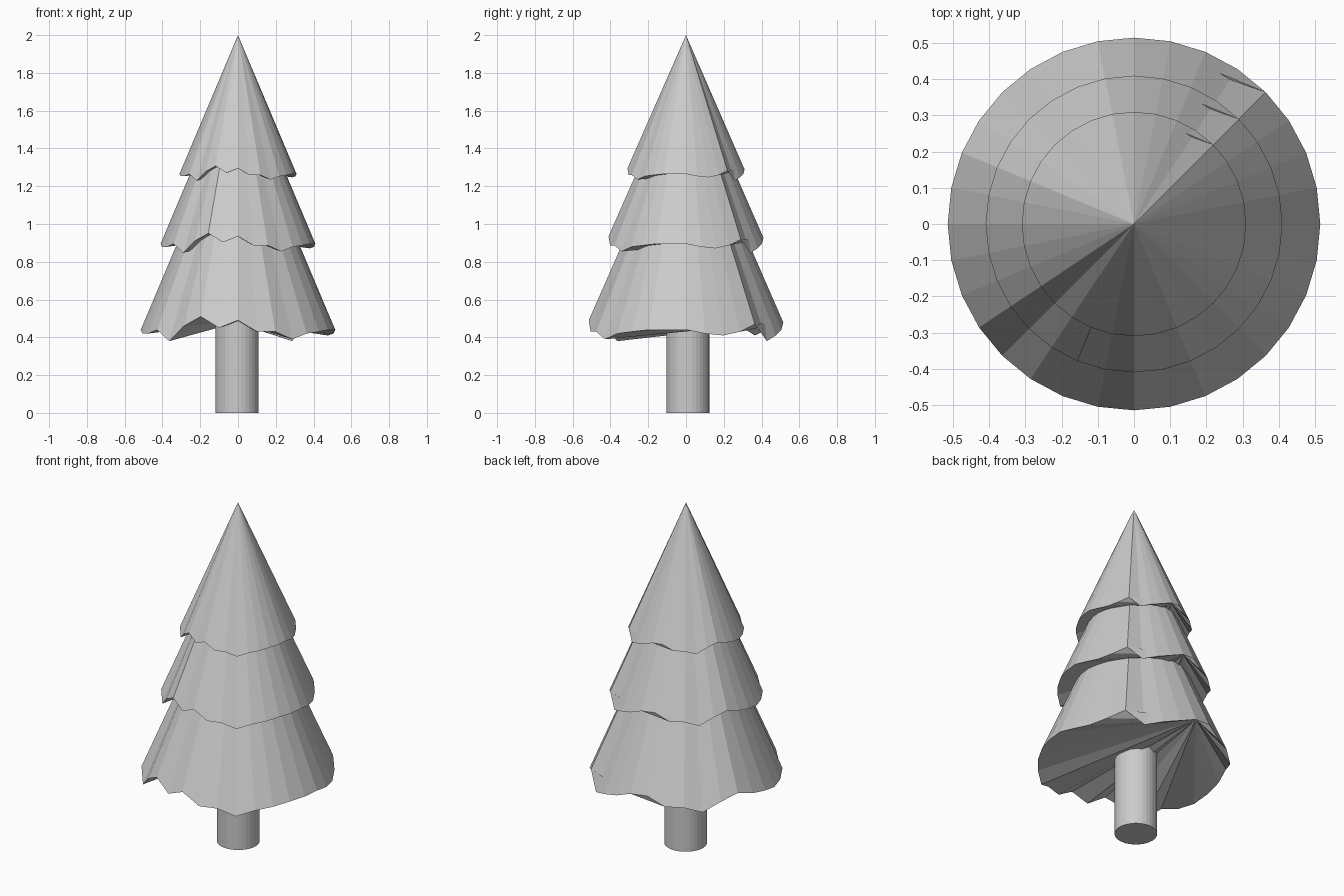
import bpy, bmesh, math

cube = bpy.data.objects.get("Cube")
if cube:
    bpy.data.objects.remove(cube, do_unlink=True)

grey = bpy.data.materials.new("light_grey")
grey.use_nodes = True
colour = (0.6, 0.6, 0.6, 1)
grey.diffuse_color = colour
grey.node_tree.nodes["Principled BSDF"].inputs["Base Color"].default_value = colour

# Ragged hem: height offsets in hundredths, counter-clockwise from the back
HEM = [4, 5, 0, 0, -3, 2, 5, 2, 0, -2, -2, 0, -6, 2, 7, 1,
       5, -1, -1, -5, -2, -1, 0, 0, 0, -2, -3, -1, 3, -6, -3, 0]
SIDES = len(HEM)
STEEPNESS = 2.37


def finish(bm, name):
    bmesh.ops.recalc_face_normals(bm, faces=bm.faces)
    mesh = bpy.data.meshes.new(name)
    bm.to_mesh(mesh)
    bm.free()
    mesh.materials.append(grey)
    obj = bpy.data.objects.new(name, mesh)
    bpy.context.collection.objects.link(obj)
    return obj


def foliage_tier(name, radius, hem_z, size):
    """Cone with a ragged hem, closed underneath by a fan from the back point."""
    bm = bmesh.new()
    tip = bm.verts.new((0, 0, hem_z + radius * STEEPNESS))
    rim = []
    for i, drop in enumerate(HEM):
        a = math.pi / 2 + math.tau * i / SIDES
        rim.append(bm.verts.new((radius * math.cos(a), radius * math.sin(a),
                                 hem_z + drop * 0.01 * size)))
    for i in range(SIDES):
        bm.faces.new((rim[i], rim[(i + 1) % SIDES], tip))
    for i in range(1, SIDES - 1):
        bm.faces.new((rim[0], rim[i + 1], rim[i]))
    return finish(bm, name)


# Three stacked tiers of foliage
foliage_tier("lower_foliage", 0.515, 0.44, 1.0)
foliage_tier("middle_foliage", 0.41, 0.895, 0.8)
foliage_tier("upper_foliage", 0.31, 1.265, 0.6)

# Trunk
bm = bmesh.new()
bmesh.ops.create_cone(bm, cap_ends=True, segments=32, radius1=0.114,
                      radius2=0.114, depth=0.6)
bmesh.ops.translate(bm, verts=bm.verts, vec=(-0.005, 0.01, 0.3))
finish(bm, "trunk")
